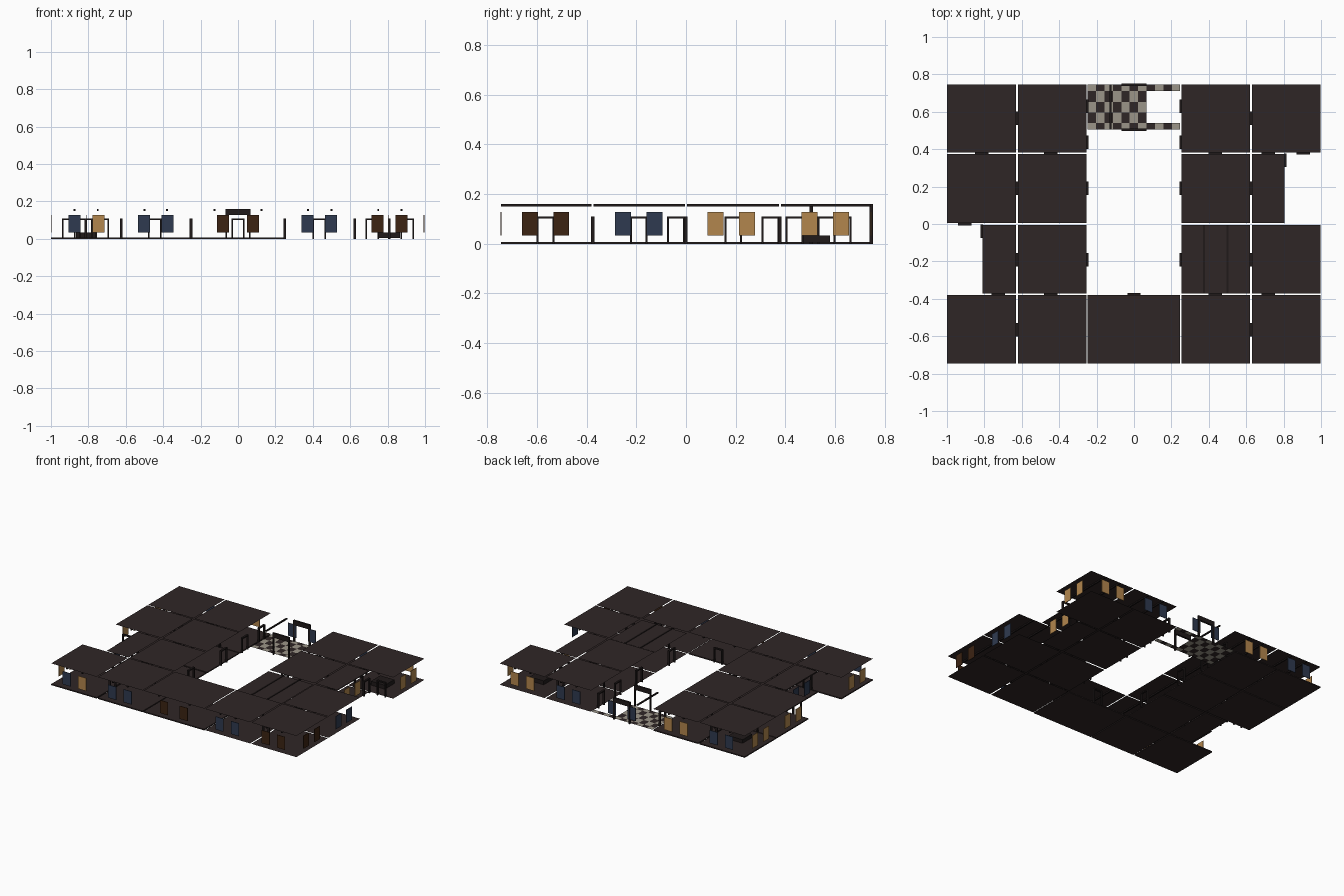
import bpy, bmesh

if "Cube" in bpy.data.objects:
    bpy.data.objects.remove(bpy.data.objects["Cube"])


def material(name, rgb):
    m = bpy.data.materials.new(name)
    m.diffuse_color = (*rgb, 1)
    m.use_nodes = True
    m.node_tree.nodes["Principled BSDF"].inputs["Base Color"].default_value = m.diffuse_color
    return m


DARK = material("dark_timber", (0.028, 0.019, 0.019))
BLACK = material("frame_black", (0.014, 0.010, 0.010))
BLUE = material("slate_blue", (0.028, 0.042, 0.080))
TAN = material("tan_wood", (0.45, 0.24, 0.075))
BROWN = material("deep_brown", (0.045, 0.017, 0.006))
STONE = material("pale_stone", (0.33, 0.30, 0.25))


def add_box(bm, x0, x1, y0, y1, z0, z1):
    v = [bm.verts.new((x, y, z)) for z in (z0, z1) for y in (y0, y1) for x in (x0, x1)]
    for f in ((0, 2, 3, 1), (4, 5, 7, 6), (0, 1, 5, 4), (2, 6, 7, 3), (0, 4, 6, 2), (1, 3, 7, 5)):
        bm.faces.new([v[i] for i in f])


def add_plate(bm, x0, x1, y0, y1, z):
    return bm.faces.new([bm.verts.new((x, y, z)) for x, y in ((x0, y0), (x1, y0), (x1, y1), (x0, y1))])


def finish(bm, name, *mats):
    me = bpy.data.meshes.new(name)
    bm.to_mesh(me)
    bm.free()
    for m in mats:
        me.materials.append(m)
    ob = bpy.data.objects.new(name, me)
    bpy.context.collection.objects.link(ob)
    return ob


# Room layout: columns in x, rows in y, with narrow gaps between rooms
COLS = [(-1, -0.63), (-0.62, -0.255), (-0.248, 0.246), (0.253, 0.62), (0.63, 0.997)]
ROWS = [(-0.745, -0.38), (-0.372, -0.005), (0.005, 0.375), (0.382, 0.745)]
rooms = []
for c, (x0, x1) in enumerate(COLS):
    for r, (y0, y1) in enumerate(ROWS):
        if c == 2 and r > 0:
            continue                      # open courtyard
        if (c, r) == (0, 1):
            x0r, x1r = -0.81, x1          # shortened rooms
        elif (c, r) == (4, 2):
            x0r, x1r = x0, 0.805
        else:
            x0r, x1r = x0, x1
        rooms.append((c, r, x0r, x1r, y0, y1))

# Floors and roofs
floor, roof, beams = bmesh.new(), bmesh.new(), bmesh.new()
BEAM_X = [(-0.875, -0.75), (-0.5, -0.38), (-0.125, 0.125), (0.375, 0.5), (0.75, 0.875)]
for c, r, x0, x1, y0, y1 in rooms:
    if c < 3:
        add_box(floor, x0, x1, y0, y1, 0, 0.008)
    else:
        add_plate(floor, x0, x1, y0, y1, 0.004)
    exposed = (c, r) == (3, 1)
    add_plate(roof, x0, x1, y0, y1, 0.155 if exposed else 0.16)
    for bx in BEAM_X[c]:
        if x0 < bx < x1:
            add_box(beams, bx - 0.005, bx + 0.005, y0, y1, 0.15, 0.159)
add_box(beams, -0.13, -0.12, 0.505, 0.745, 0.15, 0.159)
finish(floor, "floor_plates", DARK)
finish(roof, "roof_plates", DARK)
finish(beams, "roof_beams", BLACK)

# Checkered entrance paving with a square opening
paving = bmesh.new()
ye = [0.505, 0.54, 0.597, 0.653, 0.71, 0.745]
for i in range(11):
    for j in range(5):
        if i >= 7 and 1 <= j <= 3:
            continue
        f = add_plate(paving, -0.248 + i * 0.045, -0.203 + i * 0.045, ye[j], ye[j + 1], 0.006)
        f.material_index = (i + j) % 2
finish(paving, "entrance_paving", STONE, DARK)


# Frames: two posts and a lintel, running along x or along y
def add_frame(bm, x, y, along_x, half=0.036, top=0.11, lintel=0.009, post=0.008, depth=0.007):
    def part(a, b, z0, z1):
        if along_x:
            add_box(bm, x + a, x + b, y - depth, y + depth, z0, z1)
        else:
            add_box(bm, x - depth, x + depth, y + a, y + b, z0, z1)
    part(-half, -half + post, 0, top - lintel)
    part(half - post, half, 0, top - lintel)
    part(-half, half, top - lintel, top)


doors = bmesh.new()
for y, xs in ((0.378, (-0.815, -0.445, 0.435, 0.718, 0.905)),
              (0.0, (-0.905,)),
              (-0.376, (-0.725, -0.445, 0, 0.435, 0.718))):
    for x in xs:
        add_frame(doors, x, y, True)
for x, ys in ((-0.625, (-0.565, -0.19, 0.19, 0.565)), (0.625, (-0.565, -0.19, 0.19, 0.565)),
              (-0.251, (-0.19, 0.19, 0.437, 0.63)), (0.25, (-0.19, 0.19, 0.437, 0.63)),
              (0.808, (0.34,)), (-0.813, (-0.04,))):
    for y in ys:
        add_frame(doors, x, y, False)
finish(doors, "door_frames", BLACK)

# Entrance arches with deep headers
arches = bmesh.new()
for y in (0.503, 0.745):
    add_frame(arches, 0, y, True, half=0.068, top=0.16, lintel=0.033, post=0.01)
finish(arches, "entrance_arches", BLACK)

# Low blocks in the two rear corner rooms
blocks = bmesh.new()
for x in (-0.81, 0.81):
    add_box(blocks, x - 0.057, x + 0.057, 0.47, 0.58, 0.005, 0.034)
finish(blocks, "low_blocks", BLACK)

# Shutter pairs: position, wall direction, colours
SHUTTERS = [
    (-0.81, -0.745, True, BLUE, TAN), (-0.44, -0.745, True, BLUE, BLUE),
    (0, -0.745, True, BROWN, BROWN), (0.435, -0.745, True, BLUE, BLUE),
    (0.81, -0.745, True, BROWN, BROWN),
    (-0.81, 0.745, True, BLUE, BLUE), (-0.44, 0.745, True, TAN, TAN),
    (0, 0.745, True, BLUE, BLUE), (0.435, 0.745, True, BLUE, BLUE),
    (0.81, 0.745, True, TAN, TAN),
    (0.995, -0.565, False, BROWN, BROWN), (0.995, -0.19, False, BLUE, BLUE),
    (0.803, 0.182, False, TAN, TAN), (0.995, 0.56, False, TAN, TAN),
    (-0.998, -0.565, False, TAN, TAN), (-0.808, -0.19, False, BLUE, BLUE),
    (-0.998, 0.182, False, TAN, TAN), (-0.998, 0.56, False, TAN, TAN),
]
for x, y, along_x, *cols in SHUTTERS:
    off = 0.08 if x == 0 else 0.063
    for s, m in zip((-off, off), cols):
        bm = bmesh.new()
        if along_x:
            add_box(bm, x + s - 0.032, x + s + 0.032, y - 0.002, y + 0.002, 0.033, 0.128)
        else:
            add_box(bm, x - 0.002, x + 0.002, y + s - 0.032, y + s + 0.032, 0.033, 0.128)
        finish(bm, "window_shutter", m)
